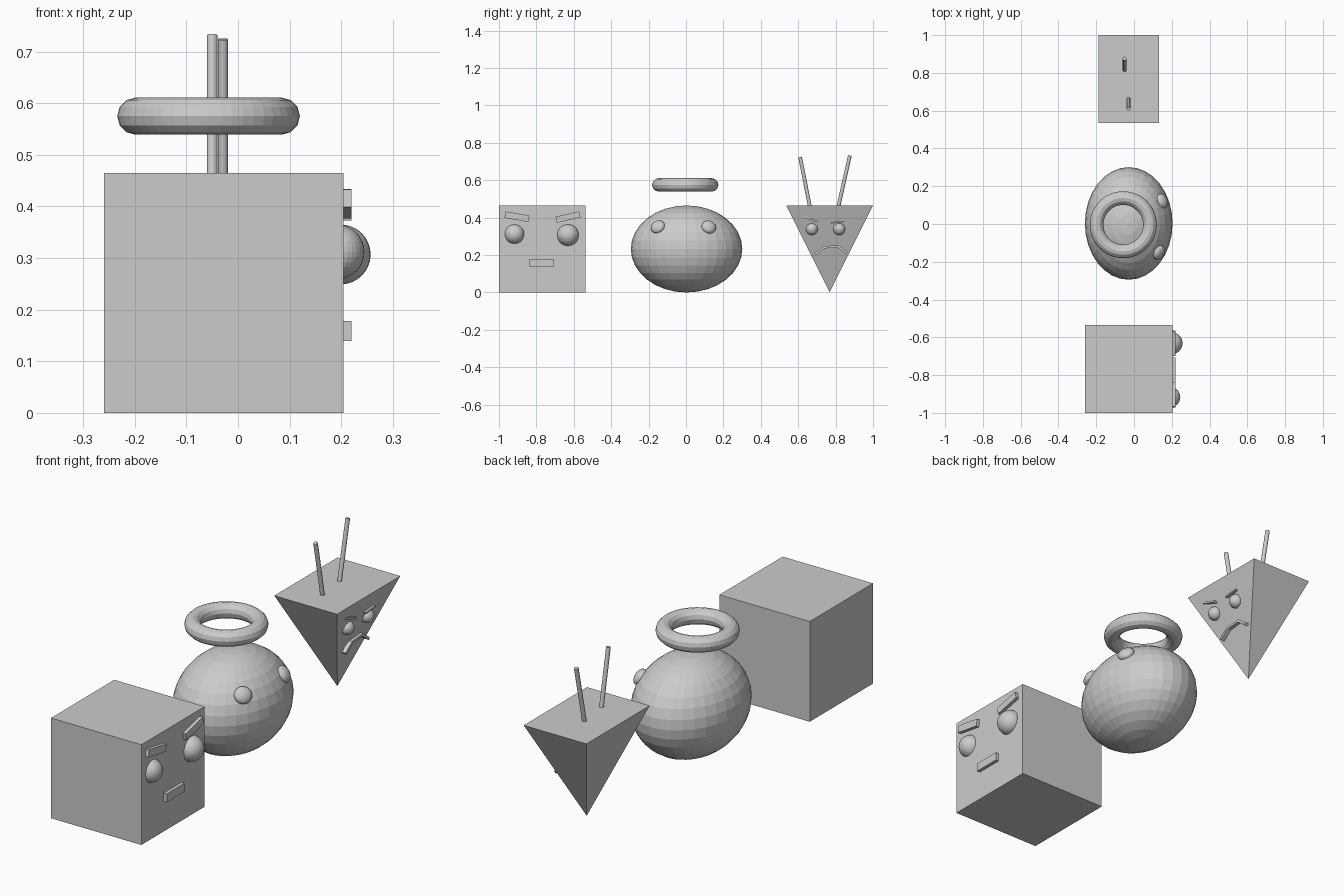
import bpy, bmesh, math
from mathutils import Vector

if "Cube" in bpy.data.objects:
    bpy.data.objects.remove(bpy.data.objects["Cube"])


def finish(name):
    ob = bpy.context.object
    ob.name = name
    return ob


def box(name, loc, size, tilt=0):
    bpy.ops.mesh.primitive_cube_add(size=1, location=loc, rotation=(math.radians(tilt), 0, 0))
    ob = finish(name)
    ob.scale = size
    return ob


def ball(name, loc, radii, segs=32, rings=16):
    bpy.ops.mesh.primitive_uv_sphere_add(segments=segs, ring_count=rings, radius=1, location=loc)
    ob = finish(name)
    ob.scale = radii
    return ob


def rod(name, a, b, r, verts=16):
    a, b = Vector(a), Vector(b)
    bpy.ops.mesh.primitive_cylinder_add(vertices=verts, radius=r, depth=(b - a).length, location=(a + b) / 2)
    ob = finish(name)
    ob.rotation_euler = (b - a).to_track_quat('Z', 'Y').to_euler()
    return ob


CX, S = -0.028, 0.465   # common centre in x, body height

# Cube head with bulging eyes, brows and mouth on its +x face
box("cube_head", (CX, -0.768, S / 2), (0.464, 0.464, S))
ball("cube_eye_left", (0.192, -0.917, 0.312), (0.053,) * 3)
ball("cube_eye_right", (0.199, -0.631, 0.307), (0.058,) * 3)
box("cube_brow_left", (0.205, -0.904, 0.405), (0.03, 0.13, 0.035), -9.5)
box("cube_brow_right", (0.205, -0.631, 0.403), (0.03, 0.13, 0.033), 13)
box("cube_mouth", (0.205, -0.771, 0.159), (0.03, 0.131, 0.039))

# Round head: wide ellipsoid, halo ring, flattened eyes lying on the surface
centre, radii = Vector((CX, 0.003, S / 2)), Vector((0.232, 0.298, S / 2))
ball("round_head", centre, radii)
for side, y, z in (("left", -0.151, 0.351), ("right", 0.122, 0.350)):
    v, w = (y - centre.y) / radii.y, (z - centre.z) / radii.z
    u = math.sqrt(1 - v * v - w * w)
    eye = ball("round_eye_" + side, (centre.x + u * radii.x, y, z), (0.04, 0.038, 0.024))
    normal = Vector((u / radii.x, v / radii.y, w / radii.z))
    eye.rotation_euler = normal.to_track_quat('Z', 'Y').to_euler()
bpy.ops.mesh.primitive_torus_add(location=(-0.057, -0.004, 0.575), major_radius=0.141,
                                 minor_radius=0.036, major_segments=48, minor_segments=12)
finish("halo")

# Upside-down pyramid head
bm = bmesh.new()
top = [bm.verts.new((CX + sx * 0.161, 0.768 + sy * 0.232, S))
       for sx, sy in ((-1, -1), (1, -1), (1, 1), (-1, 1))]
tip = bm.verts.new((CX, 0.768, 0))
bm.faces.new(top)
for i in range(4):
    bm.faces.new((top[(i + 1) % 4], top[i], tip))
mesh = bpy.data.meshes.new("pyramid_head")
bm.to_mesh(mesh)
bm.free()
bpy.context.collection.objects.link(bpy.data.objects.new("pyramid_head", mesh))

# Pyramid face: eyes, thin brows, frowning mouth of three strokes
for side, y in (("left", 0.673), ("right", 0.819)):
    ball("pyramid_eye_" + side, (0.088, y, 0.339), (0.032,) * 3)
box("pyramid_brow_left", (0.108, 0.664, 0.392), (0.02, 0.082, 0.009), -19)
box("pyramid_brow_right", (0.104, 0.811, 0.376), (0.02, 0.07, 0.007), 6)
frown = [(0.692, 0.207), (0.738, 0.241), (0.812, 0.247), (0.858, 0.213)]
for i in range(3):
    (y0, z0), (y1, z1) = frown[i], frown[i + 1]
    box(f"pyramid_mouth_{i + 1}", (0.062, (y0 + y1) / 2, (z0 + z1) / 2),
        (0.02, math.hypot(y1 - y0, z1 - z0) + 0.006, 0.012),
        math.degrees(math.atan2(z1 - z0, y1 - y0)))

# Antennae on the flat top
rod("antenna_left", (-0.029, 0.664, 0.45), (-0.029, 0.61, 0.724), 0.01)
rod("antenna_right", (-0.05, 0.813, 0.45), (-0.05, 0.876, 0.732), 0.01)
